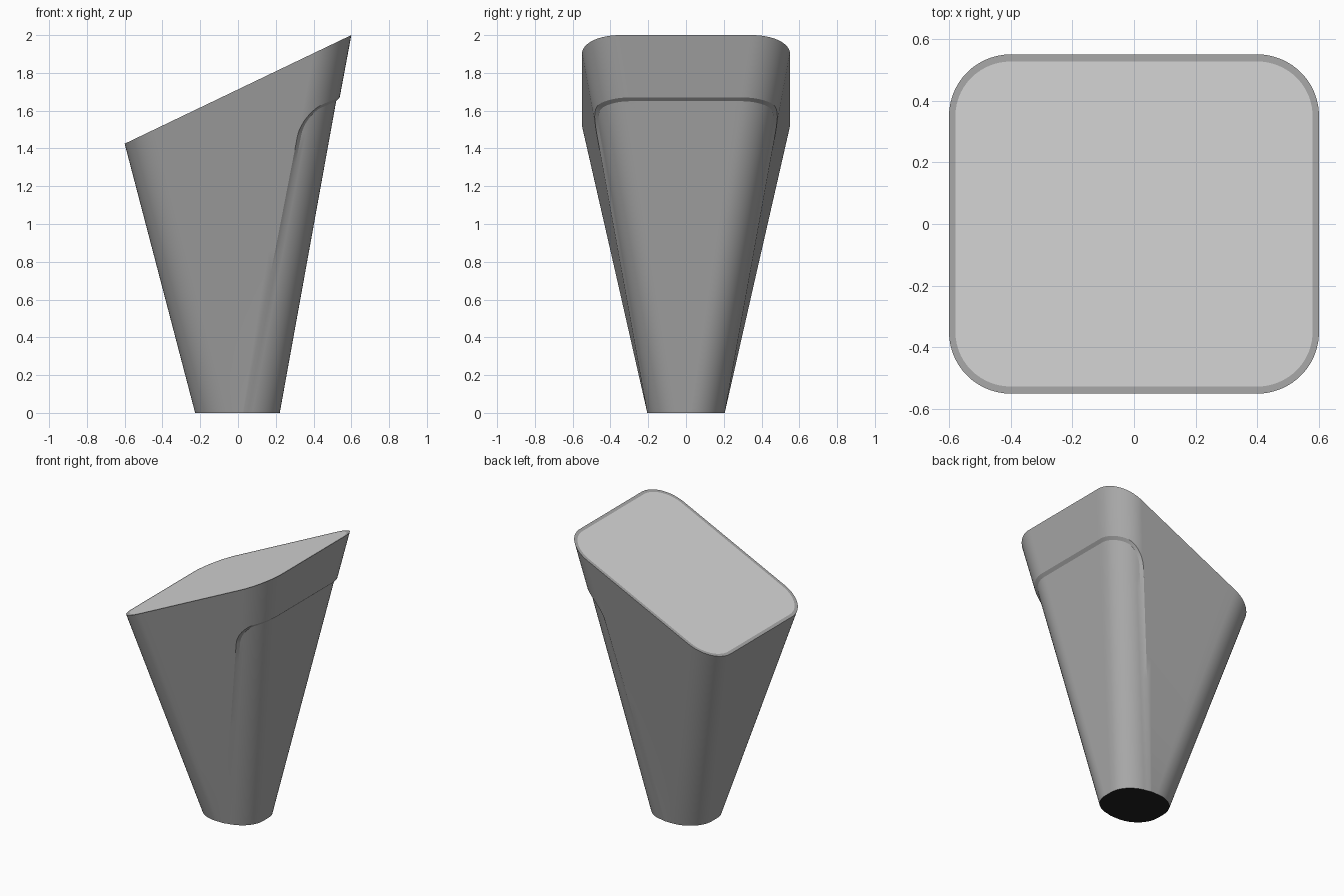
import bpy, bmesh, math
from mathutils import Vector

if "Cube" in bpy.data.objects:
    bpy.data.objects.remove(bpy.data.objects["Cube"])

# Cross-section sizes (half straight lengths and corner radii)
TOP = dict(a=0.40, b=0.35, rx=0.20, ry=0.20)
BOT = dict(a=0.03, b=0.03, rx=0.197, ry=0.175)
ARC = 0.2 * math.pi / 2
S1 = 0.35                 # end of right straight side
S2 = S1 + ARC             # end of right corner
S3 = S2 + 0.8             # end of long side
S4 = S3 + ARC             # end of left corner
S5 = S4 + 0.35            # middle of left side


def section(p, u):
    """Point on a rounded rectangle; u = 0 is the middle of the right side."""
    sg, u = (1 if u >= 0 else -1), abs(u)
    a, b, rx, ry = p['a'], p['b'], p['rx'], p['ry']
    if u <= S1:
        x, y = a + rx, b * u / S1
    elif u <= S2:
        k = (u - S1) / ARC * math.pi / 2
        x, y = a + rx * math.cos(k), b + ry * math.sin(k)
    elif u <= S3:
        x, y = a - 2 * a * (u - S2) / (S3 - S2), b + ry
    elif u <= S4:
        k = (u - S3) / ARC * math.pi / 2
        x, y = -a - rx * math.sin(k), b + ry * math.cos(k)
    else:
        x, y = -a - rx, b * (S5 - u) / (S5 - S4)
    return x, sg * y


def surf(u, t, depth=0.0):
    """Ruled surface from the small foot to the slanted top."""
    def raw(v):
        x0, y0 = section(BOT, v)
        x1, y1 = section(TOP, v)
        z1 = 1.425 + (x1 + 0.6) * 0.575 / 1.2
        return Vector((x0 + (x1 - x0) * t, y0 + (y1 - y0) * t, z1 * t))
    p = raw(u)
    if depth:
        d = raw(u + 1e-3) - raw(u - 1e-3)
        p -= Vector((d.y, -d.x, 0)).normalized() * depth
    return p


def lin(a, b, n):
    return [a + (b - a) * i / n for i in range(n + 1)]


bm = bmesh.new()


def strip(rows):
    """Skin a grid of points."""
    vs = [[bm.verts.new(p) for p in r] for r in rows]
    for r0, r1 in zip(vs, vs[1:]):
        for i in range(len(r0) - 1):
            bm.faces.new((r0[i], r0[i + 1], r1[i + 1], r1[i]))


def depth_at(t):
    return 0.006 + 0.011 * t


# Recess outline in (u, t)
U0, T, RU, RT, WU, WT = S2, 0.835, 0.12, 0.065, 0.022, 0.010
low, high = lin(0, T - RT, 10), 5
fr = lin(-1, 1, 48)


def side(w, wt):
    pts = [(U0 - w, t) for t in low]
    for i in range(1, 9):
        k = i / 8 * math.pi / 2
        pts.append((U0 - RU + (RU - w) * math.cos(k), T - RT + (RT - wt) * math.sin(k)))
    return pts


def outline(w, wt):
    s = side(w, wt)
    top = [(f * (U0 - RU), T - wt) for f in fr[1:-1]]
    return [(-u, t) for u, t in s] + top + [(u, t) for u, t in reversed(s)]


outer, inner = outline(0, 0), outline(WU, WT)

# Shell around the back, away from the recess
us = lin(U0, S3, 10) + lin(S3, S4, 14)[1:] + lin(S4, S5, 5)[1:]
ts = low + lin(T - RT, 1, high)[1:]
for sg in (1, -1):
    strip([[surf(sg * u, t) for t in ts] for u in us])

# Shell band above the recess
n = len(low) - 1
strip([[surf(u, t) for t in lin(t0, 1, high)] for u, t0 in outer[n:len(outer) - n]])

# Chamfered step and recessed panel
strip([[surf(u, t) for u, t in outer],
       [surf(u, t, depth_at(t)) for u, t in inner]])
strip([[surf(f * u, t, depth_at(t)) for f in fr] for u, t in side(WU, WT)])

bmesh.ops.remove_doubles(bm, verts=bm.verts, dist=1e-5)


def cap(test):
    edges = [e for e in bm.edges if e.is_boundary and all(test(v.co) for v in e.verts)]
    return bmesh.ops.edgeloop_fill(bm, edges=edges)['faces']


# Foot cap and slanted lid with a narrow rim
foot = cap(lambda c: c.z < 1e-4)
lid = cap(lambda c: abs(c.z - 1.425 - (c.x + 0.6) * 0.575 / 1.2) < 1e-4)
bmesh.ops.recalc_face_normals(bm, faces=bm.faces)
for f in foot:
    f.material_index = 2
bmesh.ops.inset_region(bm, faces=lid, thickness=0.023, use_even_offset=True)
for f in lid:
    f.material_index = 1

me = bpy.data.meshes.new("tapered_body")
bm.to_mesh(me)
bm.free()
ob = bpy.data.objects.new("tapered_body", me)
bpy.context.collection.objects.link(ob)

for name, c in (("mid_grey", 0.40), ("light_grey", 0.68), ("black", 0.015)):
    m = bpy.data.materials.new(name)
    m.diffuse_color = (c, c, c, 1)
    m.use_nodes = True
    m.node_tree.nodes["Principled BSDF"].inputs["Base Color"].default_value = m.diffuse_color
    me.materials.append(m)

bpy.context.view_layer.objects.active = ob
ob.select_set(True)
bpy.ops.object.shade_smooth_by_angle(angle=math.radians(25))
